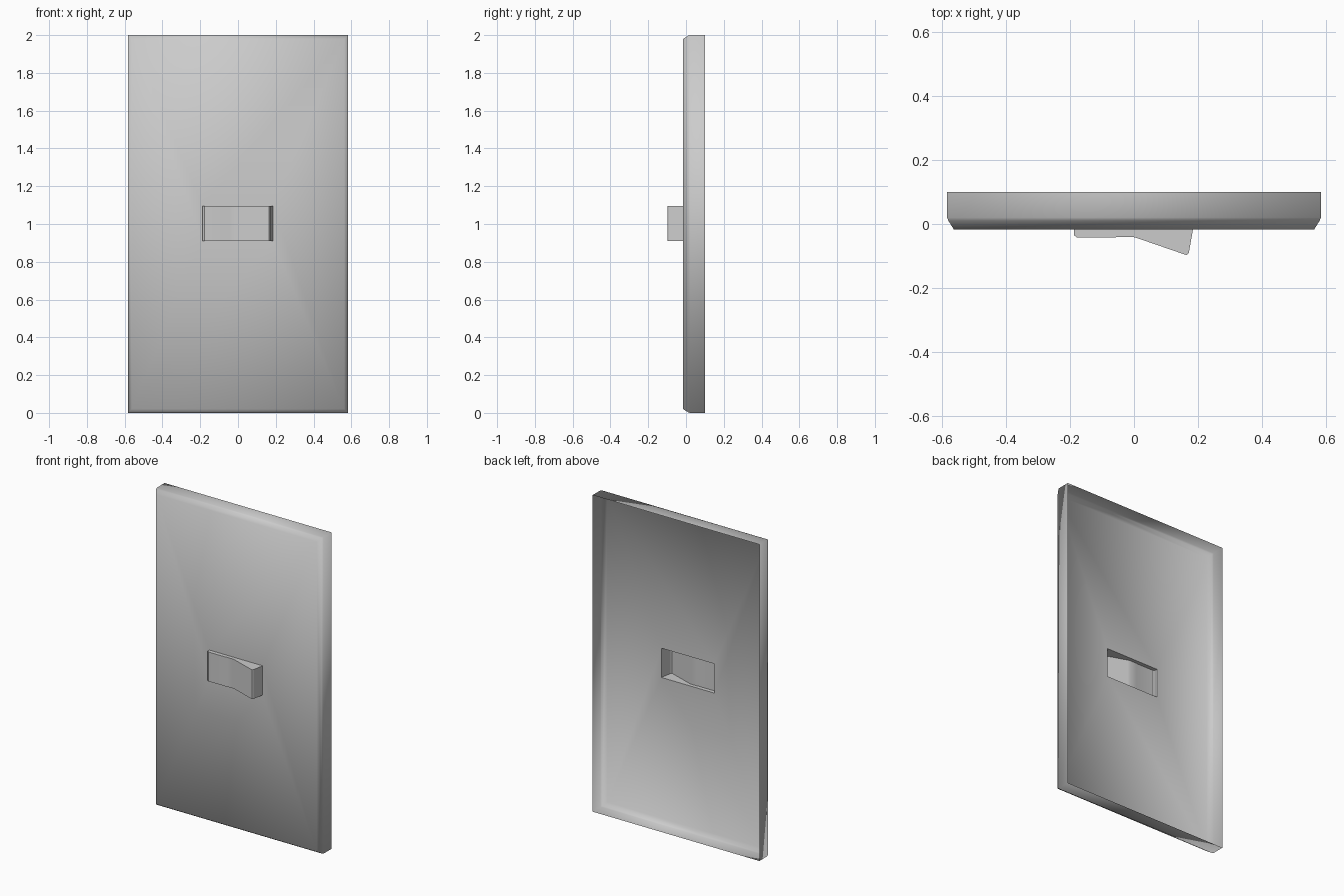
import bpy, bmesh

if "Cube" in bpy.data.objects:
    bpy.data.objects.remove(bpy.data.objects["Cube"])

HOLE = (-0.188, 0.184, 0.91, 1.095)   # x0, x1, z0, z1 of the rocker opening
FRONT = -0.017


def rect(bm, x0, x1, z0, z1, y):
    return [bm.verts.new((x, y, z)) for x, z in ((x0, z0), (x1, z0), (x1, z1), (x0, z1))]


def bridge(bm, a, b):
    for i in range(len(a)):
        j = (i + 1) % len(a)
        bm.faces.new((a[i], a[j], b[j], b[i]))


def finish(bm, name):
    mesh = bpy.data.meshes.new(name)
    bm.to_mesh(mesh)
    bm.free()
    obj = bpy.data.objects.new(name, mesh)
    bpy.context.collection.objects.link(obj)
    return obj


# Wall plate: open-backed shell with bevelled front and a hole for the rocker
bm = bmesh.new()
rings = [rect(bm, -0.583 + d, 0.583 - d, d, 2 - d, y)
         for d, y in ((0, 0.10), (0, 0.02), (0.004, 0.01), (0.021, FRONT))]
rings.append(rect(bm, *HOLE, FRONT))
for a, b in zip(rings, rings[1:]):
    bridge(bm, a, b)
plate = finish(bm, "wall_plate")
for p in plate.data.polygons:
    p.use_smooth = True

# Rocker: hollow extruded profile, open at the back
profile = [(HOLE[0], FRONT), (-0.187, -0.035), (-0.178, -0.042), (-0.06, -0.042),
           (-0.05, -0.040), (-0.005, -0.040), (0.01, -0.044), (0.155, -0.094),
           (0.165, -0.097), (0.171, -0.090), (HOLE[1], FRONT)]
bm = bmesh.new()
low, high = [[bm.verts.new((x, y, z)) for x, y in profile] for z in HOLE[2:]]
for i in range(len(profile) - 1):
    bm.faces.new((low[i], low[i + 1], high[i + 1], high[i]))
bm.faces.new(low[::-1])
bm.faces.new(high)
rocker = finish(bm, "rocker_switch")
bpy.context.view_layer.objects.active = rocker
rocker.select_set(True)
bpy.ops.object.shade_smooth_by_angle()
